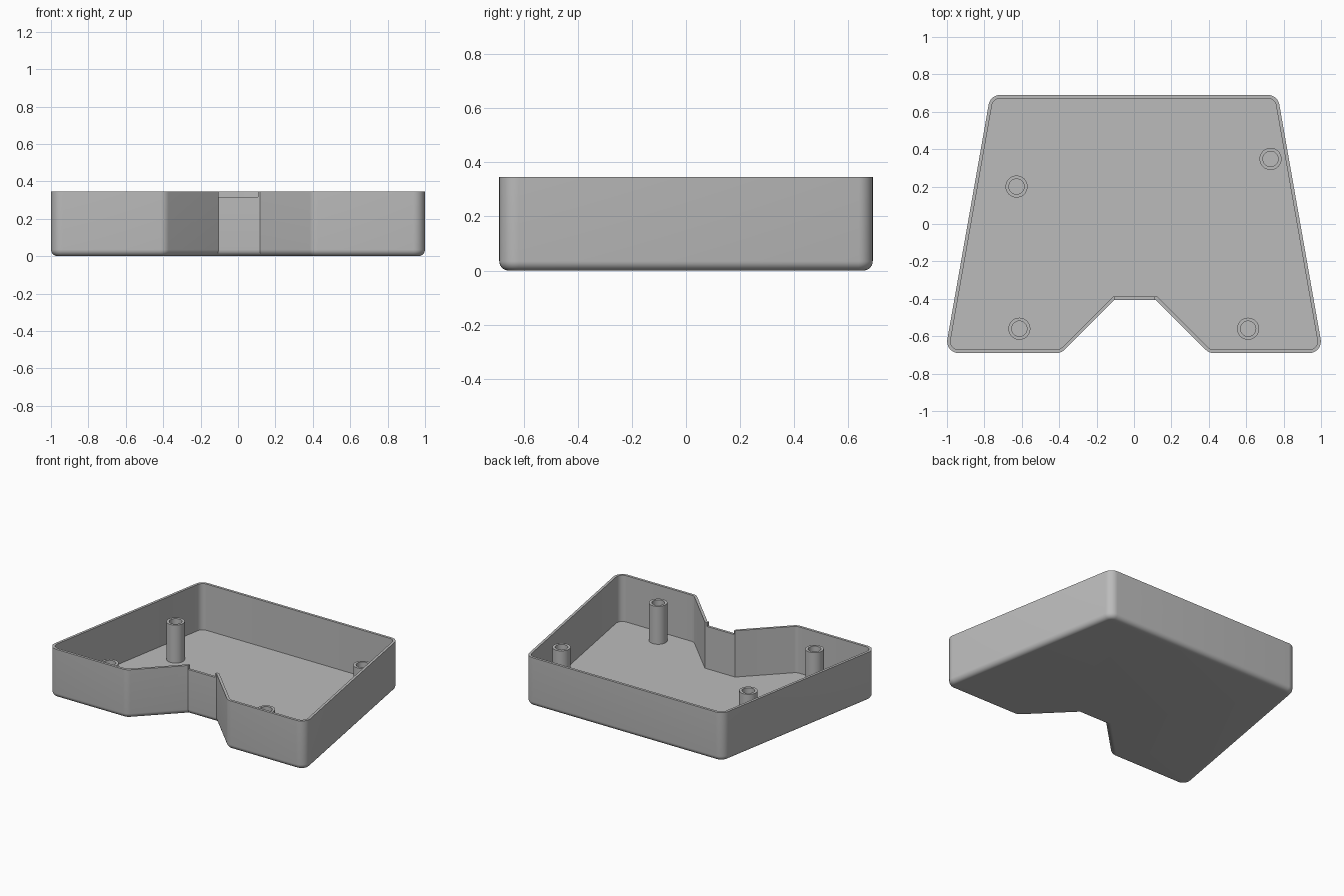
import bpy, bmesh, math
from mathutils import Vector

if "Cube" in bpy.data.objects:
    bpy.data.objects.remove(bpy.data.objects["Cube"], do_unlink=True)

HEIGHT, WALL, CORNER, FILLET = 0.345, 0.018, 0.062, 0.035
POST_TOP, POST_OUTER, POST_INNER = 0.286, 0.059, 0.041

grey = bpy.data.materials.new("plain grey")
grey.use_nodes = True
grey.diffuse_color = (0.5, 0.5, 0.5, 1)
grey.node_tree.nodes["Principled BSDF"].inputs["Base Color"].default_value = grey.diffuse_color


def rounded_outline(corners, inset):
    """Counter-clockwise outline moved inwards; convex corners rounded, concave ones sharp."""
    points = []
    for i, corner in enumerate(corners):
        a = (corner - corners[i - 1]).normalized()
        b = (corners[(i + 1) % len(corners)] - corner).normalized()
        turn = math.atan2(a.x * b.y - a.y * b.x, a.dot(b))
        inward = Vector((-a.y - b.y, a.x + b.x)).normalized() / math.cos(turn / 2)
        if turn < 0:
            points.append(corner + inward * inset)
            continue
        centre = corner + inward * CORNER
        start = math.atan2(-a.x, a.y)
        for k in range(9):
            angle = start + turn * k / 8
            points.append(centre + Vector((math.cos(angle), math.sin(angle))) * (CORNER - inset))
    return points


def circle(centre, radius, sides=32):
    return [Vector((centre[0] + radius * math.cos(2 * math.pi * k / sides),
                    centre[1] + radius * math.sin(2 * math.pi * k / sides))) for k in range(sides)]


def loft(name, rings):
    """Skin a closed solid through (outline, height) rings."""
    bm = bmesh.new()
    loops = [[bm.verts.new((p.x, p.y, z)) for p in outline] for outline, z in rings]
    for low, high in zip(loops, loops[1:]):
        for k in range(len(low)):
            n = (k + 1) % len(low)
            bm.faces.new((low[k], low[n], high[n], high[k]))
    bm.faces.new(loops[0][::-1])
    bm.faces.new(loops[-1])
    bmesh.ops.recalc_face_normals(bm, faces=bm.faces)
    mesh = bpy.data.meshes.new(name)
    bm.to_mesh(mesh)
    bm.free()
    mesh.materials.append(grey)
    obj = bpy.data.objects.new(name, mesh)
    bpy.context.collection.objects.link(obj)
    return obj


def smooth(obj):
    bpy.ops.object.select_all(action="DESELECT")
    obj.select_set(True)
    bpy.context.view_layer.objects.active = obj
    bpy.ops.object.shade_smooth_by_angle(angle=math.radians(30))


# Open tray: tapered outline with a trapezoid bay in the front
plan = [Vector(p) for p in ((-1.011, -0.69), (-0.389, -0.69), (-0.105, -0.406), (0.117, -0.406),
                            (0.401, -0.69), (1.011, -0.69), (0.768, 0.69), (-0.768, 0.69))]
rings = []
for k in range(9):
    angle = math.pi / 2 * k / 8
    rings.append((rounded_outline(plan, FILLET * (1 - math.sin(angle))),
                  FILLET * (1 - math.cos(angle))))
rings += [(rounded_outline(plan, 0), HEIGHT),
          (rounded_outline(plan, WALL), HEIGHT),
          (rounded_outline(plan, WALL), WALL)]
tray = loft("tray_shell", rings)

# Shallow slot in the rim of the bay wall
slot = [Vector(p) for p in ((-0.105, -0.45), (0.106, -0.45), (0.106, -0.35), (-0.105, -0.35))]
cutter = loft("slot_cutter", [(slot, 0.317), (slot, 0.4)])
cutter.hide_render = True
cut = tray.modifiers.new("rim_slot", "BOOLEAN")
cut.operation, cut.solver, cut.object = "DIFFERENCE", "EXACT", cutter
bpy.context.view_layer.objects.active = tray
bpy.ops.object.modifier_apply(modifier=cut.name)
bpy.data.objects.remove(cutter, do_unlink=True)
smooth(tray)

# Hollow screw posts standing on the floor
posts = {"post_back_right": (-0.628, 0.2), "post_back_left": (0.73, 0.348),
         "post_front_right": (-0.613, -0.56), "post_front_left": (0.61, -0.56)}
for name, centre in posts.items():
    outer, inner = circle(centre, POST_OUTER), circle(centre, POST_INNER)
    smooth(loft(name, [(outer, WALL - 0.006), (outer, POST_TOP),
                       (inner, POST_TOP), (inner, WALL + 0.001)]))
